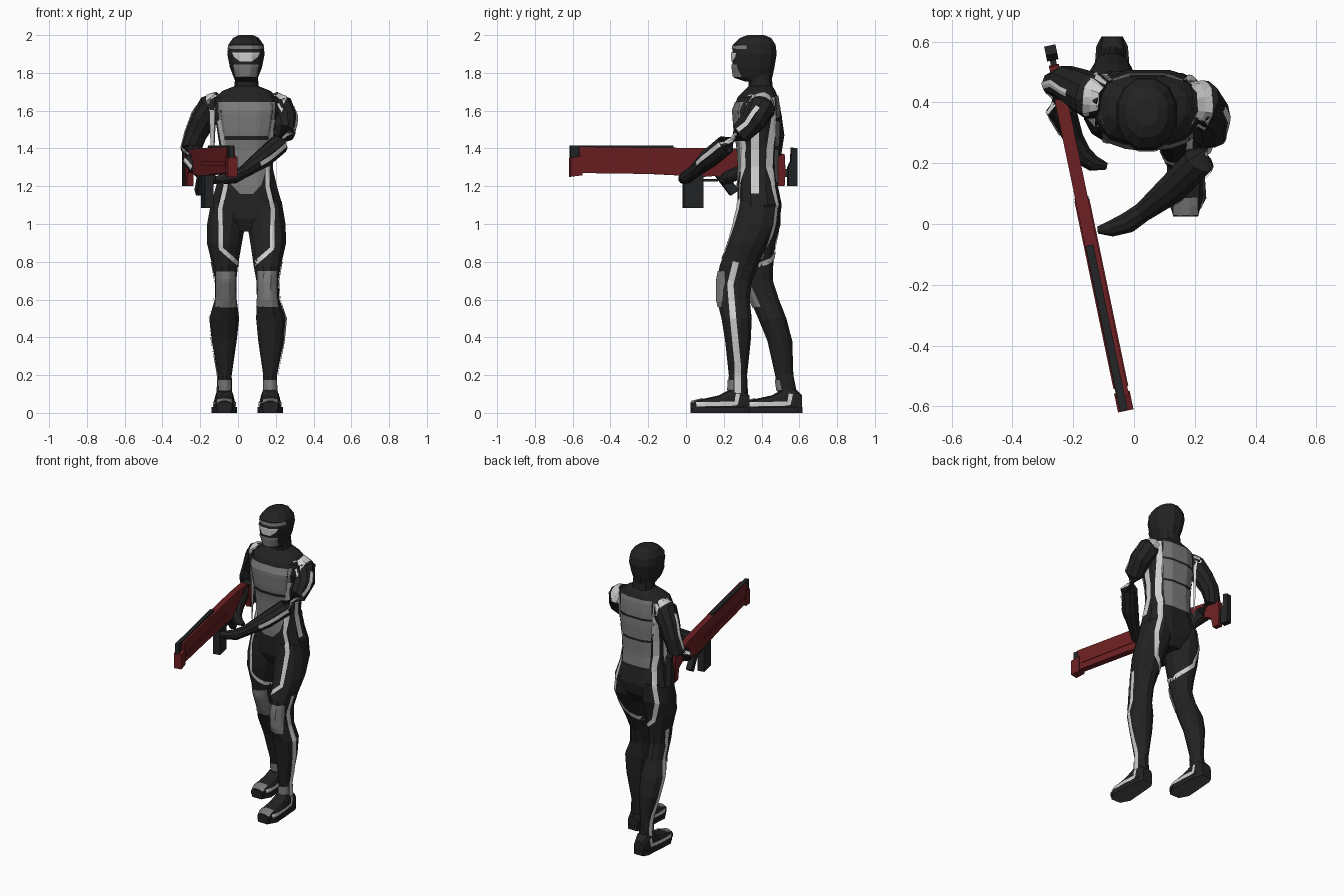
import bpy, bmesh, math
from mathutils import Vector, Matrix
from mathutils.bvhtree import BVHTree

if "Cube" in bpy.data.objects:
    bpy.data.objects.remove(bpy.data.objects["Cube"])


def material(name, r, g, b):
    m = bpy.data.materials.new(name)
    m.diffuse_color = (r, g, b, 1)
    m.use_nodes = True
    m.node_tree.nodes["Principled BSDF"].inputs["Base Color"].default_value = m.diffuse_color
    return m


SUIT = material("black suit", .016, .016, .017)
GREY = material("grey armour", .2, .2, .2)
LIGHT = material("light trim", .62, .62, .62)
RED = material("dark red", .15, .014, .016)
METAL = material("gun black", .017, .018, .019)
SOLE = material("sole grey", .08, .08, .08)


def make(name, verts, faces, mat, closed=True):
    me = bpy.data.meshes.new(name)
    me.from_pydata([tuple(v) for v in verts], [], faces)
    if closed:
        bm = bmesh.new()
        bm.from_mesh(me)
        bmesh.ops.recalc_face_normals(bm, faces=bm.faces)
        bm.to_mesh(me)
        bm.free()
    ob = bpy.data.objects.new(name, me)
    bpy.context.collection.objects.link(ob)
    me.materials.append(mat)
    return ob


def ring(c, u, v, p=2.0, n=12):
    out = []
    for i in range(n):
        a = 2 * math.pi * (i + .5) / n
        k, s = math.cos(a), math.sin(a)
        out.append(Vector(c) + Vector(u) * math.copysign(abs(k) ** (2 / p), k)
                   + Vector(v) * math.copysign(abs(s) ** (2 / p), s))
    return out


def loft(name, rings, mat):
    n = len(rings[0])
    faces = [(r * n + i, r * n + (i + 1) % n, (r + 1) * n + (i + 1) % n, (r + 1) * n + i)
             for r in range(len(rings) - 1) for i in range(n)]
    faces += [tuple(range(n)), tuple(range((len(rings) - 1) * n, len(rings) * n))]
    return make(name, [v for r in rings for v in r], faces, mat)


def column(name, secs, p=2.0):
    """Loft through horizontal sections (z, cx, cy, rx, ry)."""
    return loft(name, [ring((x, y, z), (rx, 0, 0), (0, ry, 0), p) for z, x, y, rx, ry in secs], SUIT)


def tube(name, pts):
    """Limb along points (x, y, z, radius)."""
    P = [Vector(p[:3]) for p in pts]
    rings = []
    for i, p in enumerate(pts):
        t = (P[min(i + 1, len(P) - 1)] - P[max(i - 1, 0)]).normalized()
        u = t.cross(Vector((.3, 1, 0)) if abs(t.z) > .6 else Vector((0, 0, 1))).normalized()
        rings.append(ring(P[i], u * p[3], t.cross(u) * p[3], n=10))
    return loft(name, rings, SUIT)


def surface(*obs):
    vs, fs = [], []
    for o in obs:
        k = len(vs)
        vs += [v.co.copy() for v in o.data.vertices]
        fs += [tuple(i + k for i in f.vertices) for f in o.data.polygons]
    return BVHTree.FromPolygons(vs, fs)


def drape(name, bvh, grid, d, mat):
    """Lay a grid of points on a surface along direction d, as a thin skin."""
    d = Vector(d).normalized()
    verts = []
    for row in grid:
        for p in row:
            hit = bvh.ray_cast(p - d * 2, d)
            if hit[0] is None:
                hit = bvh.find_nearest(p)
            verts.append(hit[0] + (hit[1] - d).normalized() * .005)
    m = len(grid[0])
    faces = [(r * m + i, r * m + i + 1, r * m + m + i + 1, r * m + m + i)
             for r in range(len(grid) - 1) for i in range(m - 1)]
    a, b, c = verts[0], verts[1], verts[m]
    if (b - a).cross(c - a).dot(d) > 0:
        faces = [f[::-1] for f in faces]
    return make(name, verts, faces, mat, False)


def stripe(name, bvh, path, width, d, mat=LIGHT):
    P = [Vector(p) for p in path]
    pts = []
    for a, b in zip(P, P[1:]):
        k = max(2, int((b - a).length / .02))
        pts += [a.lerp(b, i / k) for i in range(k)]
    pts.append(P[-1])
    grid = []
    for i, p in enumerate(pts):
        t = pts[min(i + 1, len(pts) - 1)] - pts[max(i - 1, 0)]
        s = t.cross(Vector(d)).normalized() * width / 2
        grid.append([p - s, p, p + s])
    return drape(name, bvh, grid, d, mat)


def panel(name, bvh, rows, d=(0, 1, 0), mat=GREY):
    """Panel through rows (z, x0, x1)."""
    grid = []
    for (z0, a0, b0), (z1, a1, b1) in zip(rows, rows[1:]):
        for j in range(6):
            t = j / 5
            z, a, b = z0 + (z1 - z0) * t, a0 + (a1 - a0) * t, b0 + (b1 - b0) * t
            grid.append([Vector((a + (b - a) * i / 12, .38, z)) for i in range(13)])
    return drape(name, bvh, grid, d, mat)


CX = .045
# Torso, head and legs
torso = column("torso", [
    (.96, CX, .38, .06, .08), (1.03, CX, .385, .16, .115), (1.1, CX, .39, .195, .12),
    (1.2, CX, .38, .165, .11), (1.3, CX, .38, .142, .105), (1.4, CX, .38, .145, .11),
    (1.5, CX, .375, .16, .122), (1.6, CX, .37, .178, .125), (1.67, CX, .38, .17, .11),
    (1.705, CX, .39, .13, .085), (1.73, CX, .395, .065, .065), (1.79, CX, .39, .062, .065)], 2.7)
head = column("head", [
    (1.755, .042, .38, .058, .07), (1.775, .042, .355, .066, .105), (1.83, .042, .357, .088, .115),
    (1.9, .042, .362, .102, .122), (1.95, .042, .362, .096, .116), (1.985, .042, .368, .07, .085),
    (2.0, .042, .37, .04, .045)], 2.2)
front_leg = column("front_leg", [
    (1.12, .135, .385, .1, .115), (1.0, .15, .37, .105, .122), (.9, .16, .33, .098, .11),
    (.78, .155, .28, .075, .105), (.7, .155, .257, .06, .097), (.6, .16, .25, .062, .09),
    (.5, .175, .268, .082, .083), (.38, .175, .275, .07, .07), (.2, .17, .275, .038, .05),
    (.05, .17, .275, .04, .058)])
back_leg = column("back_leg", [
    (1.12, -.045, .39, .1, .115), (1.0, -.062, .385, .105, .12), (.9, -.072, .372, .096, .105),
    (.78, -.068, .375, .07, .09), (.7, -.065, .378, .058, .085), (.6, -.065, .415, .06, .08),
    (.5, -.073, .457, .082, .077), (.38, -.073, .497, .068, .068), (.2, -.07, .52, .038, .05),
    (.05, -.07, .545, .04, .055)])

# Arms with hands
left_arm = tube("left_arm", [
    (.17, .41, 1.66, .05), (.215, .4, 1.62, .078), (.25, .36, 1.55, .068), (.245, .29, 1.48, .058),
    (.215, .21, 1.42, .054), (.13, .12, 1.345, .052), (.03, .04, 1.275, .034), (-.02, .005, 1.25, .036),
    (-.075, -.015, 1.24, .028), (-.12, -.02, 1.24, .012)])
right_arm = tube("right_arm", [
    (-.09, .41, 1.66, .05), (-.135, .42, 1.62, .078), (-.185, .445, 1.55, .068), (-.225, .465, 1.47, .058),
    (-.25, .46, 1.39, .054), (-.24, .38, 1.335, .05), (-.2, .285, 1.275, .034), (-.175, .23, 1.25, .036),
    (-.135, .2, 1.235, .028), (-.09, .19, 1.23, .012)])

# Feet, soles and their trim
for label, x, y0, leg, side in (("front", .17, .025, front_leg, 1), ("back", -.072, .305, back_leg, -1)):
    prof = ((0, .042, .055), (.06, .058, .07), (.15, .055, .09), (.22, .048, .13), (.27, .046, .13), (.31, .036, .09))
    foot = loft(label + "_foot", [ring((x, y0 + y, h / 2 + .004), (w, 0, 0), (0, 0, h / 2), 3)
                                  for y, w, h in prof], SUIT)
    outline = [(0, .035), (.06, .068), (.18, .06), (.28, .052), (.312, .035)]
    edge = [(x + w, y0 + y) for y, w in outline] + [(x - w, y0 + y) for y, w in outline[::-1]]
    sole = loft(label + "_sole", [[Vector((a, b, z)) for a, b in edge] for z in (0, .032)], SUIT)
    sole.data.materials.append(SOLE)
    for f in sole.data.polygons:
        f.material_index = 1 if f.normal.z < -.5 else 0
    fb, lb = surface(foot), surface(leg)
    for s in (1, -1):
        stripe(label + "_foot_stripe", fb, [(x, y0 + .03, .045), (x, y0 + .24, .05), (x, y0 + .25, .1)],
               .022, (-s, 0, 0))
    stripe(label + "_toe_plate", fb, [(x - .04, y0 + .035, .06), (x + .04, y0 + .035, .06)], .06, (0, .3, -1), GREY)
    panel(label + "_ankle_plate", lb, [(.175, x - .034, x + .034), (.12, x - .036, x + .036)])
    kx = .155 if side > 0 else -.065
    panel(label + "_knee_plate", lb, [(.75, kx - .052, kx + .052), (.65, kx - .05, kx + .05),
                                      (.56, kx - .056, kx + .056)])
    ys = (.265, .235, .25, .275, .275) if side > 0 else (.4, .385, .46, .525, .545)
    stripe(label + "_leg_stripe", lb, [(x, y, z) for y, z in zip(ys, (.8, .68, .5, .25, .07))], .032, (-side, 0, 0))

# Body armour panels
body = surface(torso, front_leg, back_leg)
panel("chest_plate", body, [(1.645, -.105, .195), (1.54, -.1, .19), (1.465, -.085, .175)])
panel("belly_plate", body, [(1.445, -.075, .165), (1.3, -.06, .15), (1.21, -.035, .125), (1.16, .01, .08)])
for z0, z1, w0, w1 in ((1.68, 1.56, .115, .12), (1.545, 1.41, .12, .11), (1.395, 1.22, .11, .1)):
    panel("back_plate", body, [(z0, CX - w0, CX + w0), (z1, CX - w1, CX + w1)], (0, -1, 0))

# Light trim, mirrored on the body
upper = surface(torso, left_arm, right_arm)
for s, arm, nm in ((1, left_arm, "left"), (-1, right_arm, "right")):
    def fp(*pts):
        return [(CX + s * a, .38, z) for a, z in pts]
    stripe(nm + "_front_trim", body, fp((.145, 1.55), (.115, 1.38), (.11, 1.2), (.138, 1.08), (.135, .87), (.035, .78)),
           .022, (0, 1, 0))
    stripe(nm + "_back_trim", body, fp((.14, 1.67), (.128, 1.4), (.125, 1.22), (.165, 1.0), (.13, .87), (.035, .78)),
           .024, (0, -1, 0))
    stripe(nm + "_flank_trim", body, [(CX, .365, 1.55), (CX, .365, 1.16)], .042, (-s, 0, 0))
    stripe(nm + "_shoulder_trim", upper, [(CX + s * .14, .5, 1.6), (CX + s * .185, .44, 1.6),
                                          (CX + s * .19, .37, 1.6), (CX + s * .165, .32, 1.6)], .05, (0, 0, -1))
    path = ([(.24, .38, 1.6), (.25, .32, 1.51), (.215, .21, 1.42), (.13, .12, 1.345), (.05, .055, 1.29)] if s > 0 else
            [(-.16, .43, 1.6), (-.22, .463, 1.48), (-.25, .455, 1.39), (-.24, .38, 1.335), (-.205, .295, 1.28)])
    stripe(nm + "_arm_trim", surface(arm), path, .024, (-s, 0, -.4))

# Face details
hb = surface(head)
panel("brow_band", hb, [(1.945, -.05, .134), (1.925, -.053, .137)])
panel("visor", hb, [(1.908, -.03, .114), (1.885, -.02, .104), (1.86, .012, .072)], mat=LIGHT)
panel("face_mask", hb, [(1.845, -.025, .109), (1.78, -.015, .099)])

# Rifle, built along y and then turned
GUN = Matrix.Translation((-.155, 0, 0)) @ Matrix.Rotation(.205, 4, 'Z')


def prism(name, prof, width, mat, x=0.0):
    return loft(name, [[GUN @ Vector((x + s * width / 2, y, z)) for y, z in prof] for s in (-1, 1)], mat)


def block(name, y0, y1, z0, z1, width, mat, x=0.0):
    return prism(name, [(y0, z0), (y1, z0), (y1, z1), (y0, z1)], width, mat, x)


prism("rifle_body", [(-.58, 1.27), (-.2, 1.265), (.1, 1.25), (.3, 1.265), (.42, 1.3), (.42, 1.39), (.25, 1.4),
                     (-.58, 1.41)], .042, RED)
prism("rifle_muzzle", [(-.628, 1.25), (-.565, 1.258), (-.565, 1.365), (-.6, 1.355), (-.628, 1.35)], .052, RED)
block("rifle_top_rail", -.625, -.07, 1.345, 1.416, .026, METAL, -.006)
block("rifle_side_rail", -.55, .08, 1.31, 1.33, .05, RED)
prism("rifle_stock", [(.4, 1.3), (.47, 1.27), (.485, 1.2), (.53, 1.2), (.535, 1.28), (.53, 1.37), (.4, 1.39)], .034, RED)
block("rifle_stock_link", .52, .57, 1.25, 1.29, .02, METAL)
prism("rifle_butt_pad", [(.55, 1.2), (.6, 1.2), (.6, 1.4), (.57, 1.405), (.565, 1.33), (.55, 1.3)], .038, METAL)
prism("rifle_grip", [(.14, 1.28), (.2, 1.28), (.285, 1.18), (.24, 1.15)], .036, METAL)
block("rifle_trigger_guard", .08, .17, 1.225, 1.237, .02, METAL)
block("rifle_magazine", -.015, .09, 1.085, 1.26, .046, METAL)
